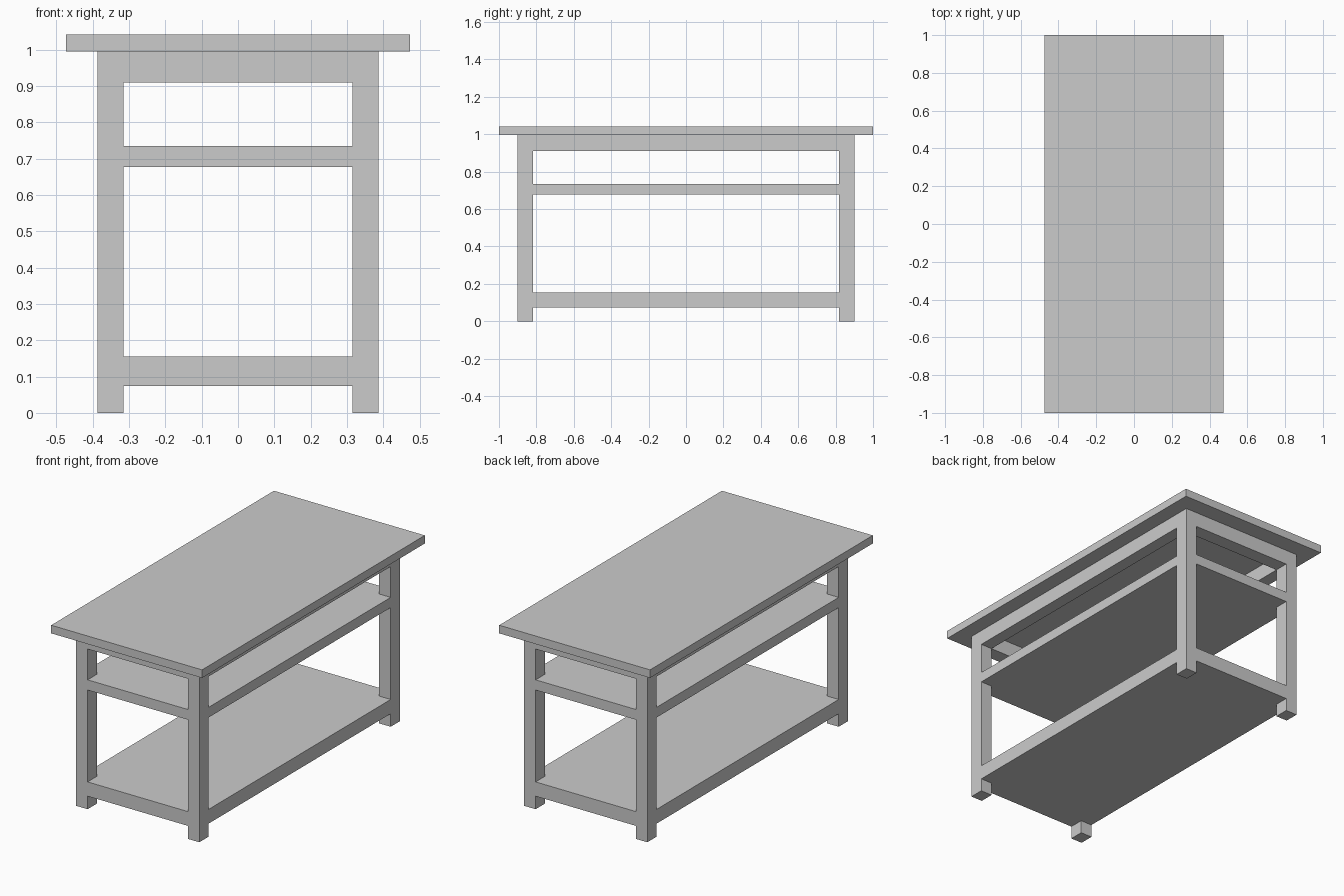
import bpy
import bmesh

if "Cube" in bpy.data.objects:
    bpy.data.objects.remove(bpy.data.objects["Cube"])

OX, OY = 0.387, 0.9      # outer faces of the legs
IX, IY = 0.315, 0.818    # inner faces of the legs
FRAME_TOP = 0.995


def extrude_profile(name, points, z0, z1):
    """Solid made by raising a flat outline from z0 to z1."""
    bm = bmesh.new()
    face = bm.faces.new([bm.verts.new((x, y, z0)) for x, y in points])
    raised = bmesh.ops.extrude_face_region(bm, geom=[face])["geom"]
    verts = [v for v in raised if isinstance(v, bmesh.types.BMVert)]
    bmesh.ops.translate(bm, verts=verts, vec=(0, 0, z1 - z0))
    bmesh.ops.recalc_face_normals(bm, faces=bm.faces)
    mesh = bpy.data.meshes.new(name)
    bm.to_mesh(mesh)
    bm.free()
    obj = bpy.data.objects.new(name, mesh)
    bpy.context.collection.objects.link(obj)
    return obj


def box(name, x0, x1, y0, y1, z0, z1):
    return extrude_profile(name, [(x0, y0), (x1, y0), (x1, y1), (x0, y1)], z0, z1)


def mirror(obj, x=False, y=False):
    mod = obj.modifiers.new("mirror", 'MIRROR')
    mod.use_axis = (x, y, False)
    mod.use_mirror_merge = False


# Table top
box("table_top", -0.474, 0.474, -1, 1, FRAME_TOP, 1.041)

# Four legs
mirror(box("legs", IX, OX, IY, OY, 0, FRAME_TOP), x=True, y=True)

# Apron boards under the top, between the legs
mirror(box("side_aprons", IX, OX, -IY, IY, 0.91, FRAME_TOP), x=True)
mirror(box("end_aprons", -IX, IX, IY, OY, 0.91, FRAME_TOP), y=True)

# Shelves, notched around the legs and flush with their outer faces
outline = [(IX, -OY), (IX, -IY), (OX, -IY), (OX, IY), (IX, IY), (IX, OY),
           (-IX, OY), (-IX, IY), (-OX, IY), (-OX, -IY), (-IX, -IY), (-IX, -OY)]
extrude_profile("middle_shelf", outline, 0.677, 0.735)
extrude_profile("bottom_shelf", outline, 0.074, 0.155)
